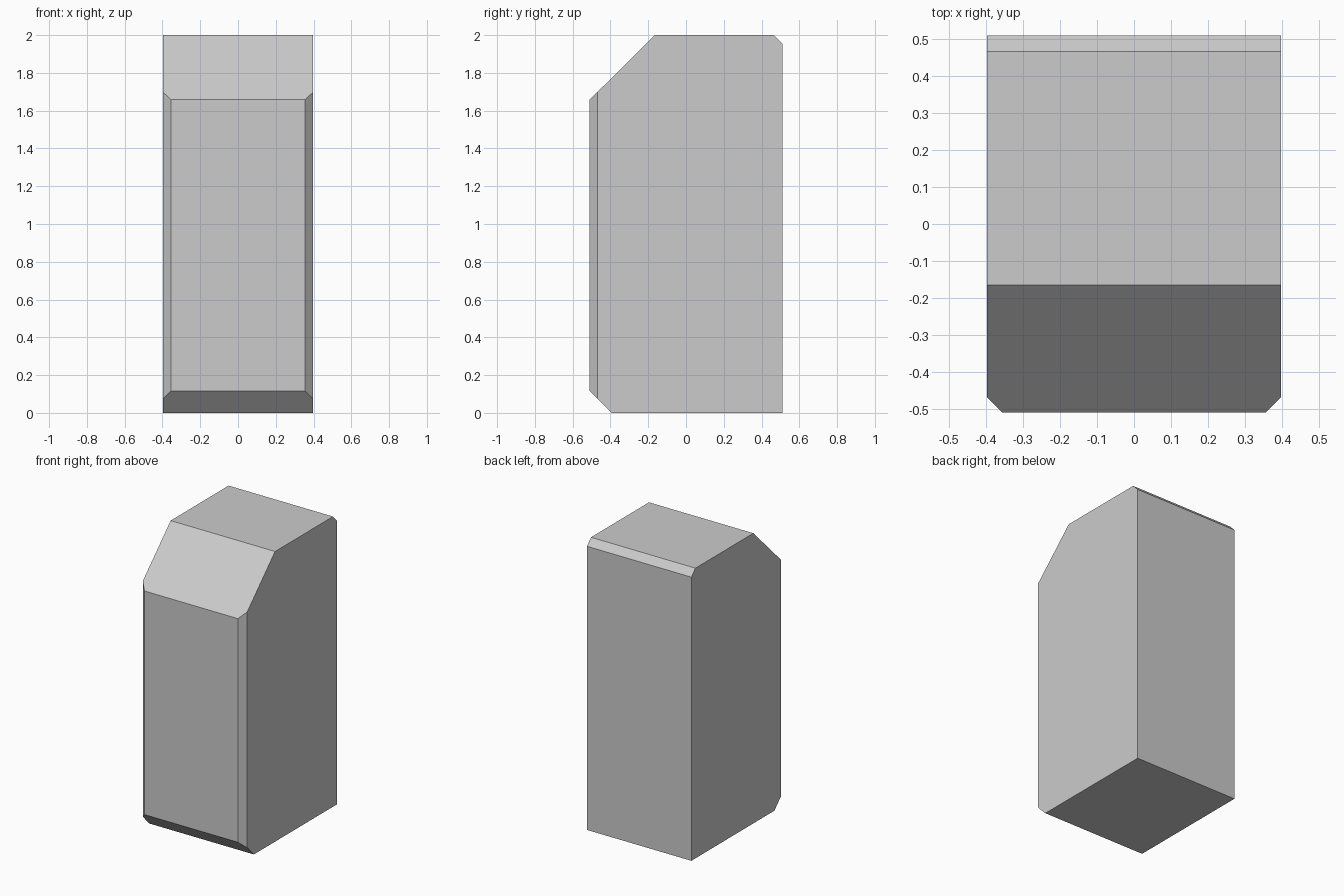
import bpy, bmesh
from mathutils import Vector

if "Cube" in bpy.data.objects:
    bpy.data.objects.remove(bpy.data.objects["Cube"])

HALF_W = 0.398

# Side profile (y, z): bevelled front bottom, sloped front top, small rear top bevel
profile = [(-0.395, 0), (0.51, 0), (0.51, 1.955), (0.466, 2.0),
           (-0.165, 2.0), (-0.51, 1.658), (-0.51, 0.117)]

bm = bmesh.new()
face = bm.faces.new([bm.verts.new((-HALF_W, y, z)) for y, z in profile])
ext = bmesh.ops.extrude_face_region(bm, geom=[face], use_keep_orig=True)
new_verts = [g for g in ext["geom"] if isinstance(g, bmesh.types.BMVert)]
bmesh.ops.translate(bm, verts=new_verts, vec=(2 * HALF_W, 0, 0))

# Chamfer both upright front edges
for side in (-1, 1):
    cut = bmesh.ops.bisect_plane(
        bm, geom=bm.verts[:] + bm.edges[:] + bm.faces[:], dist=1e-5,
        plane_co=Vector((side * 0.356, -0.51, 0)),
        plane_no=Vector((side, -1, 0)), clear_outer=True)
    rim = [g for g in cut["geom_cut"] if isinstance(g, bmesh.types.BMEdge)]
    bmesh.ops.holes_fill(bm, edges=rim, sides=0)

bmesh.ops.recalc_face_normals(bm, faces=bm.faces[:])
mesh = bpy.data.meshes.new("chamfered_block")
bm.to_mesh(mesh)
bm.free()
block = bpy.data.objects.new("chamfered_block", mesh)
bpy.context.collection.objects.link(block)
